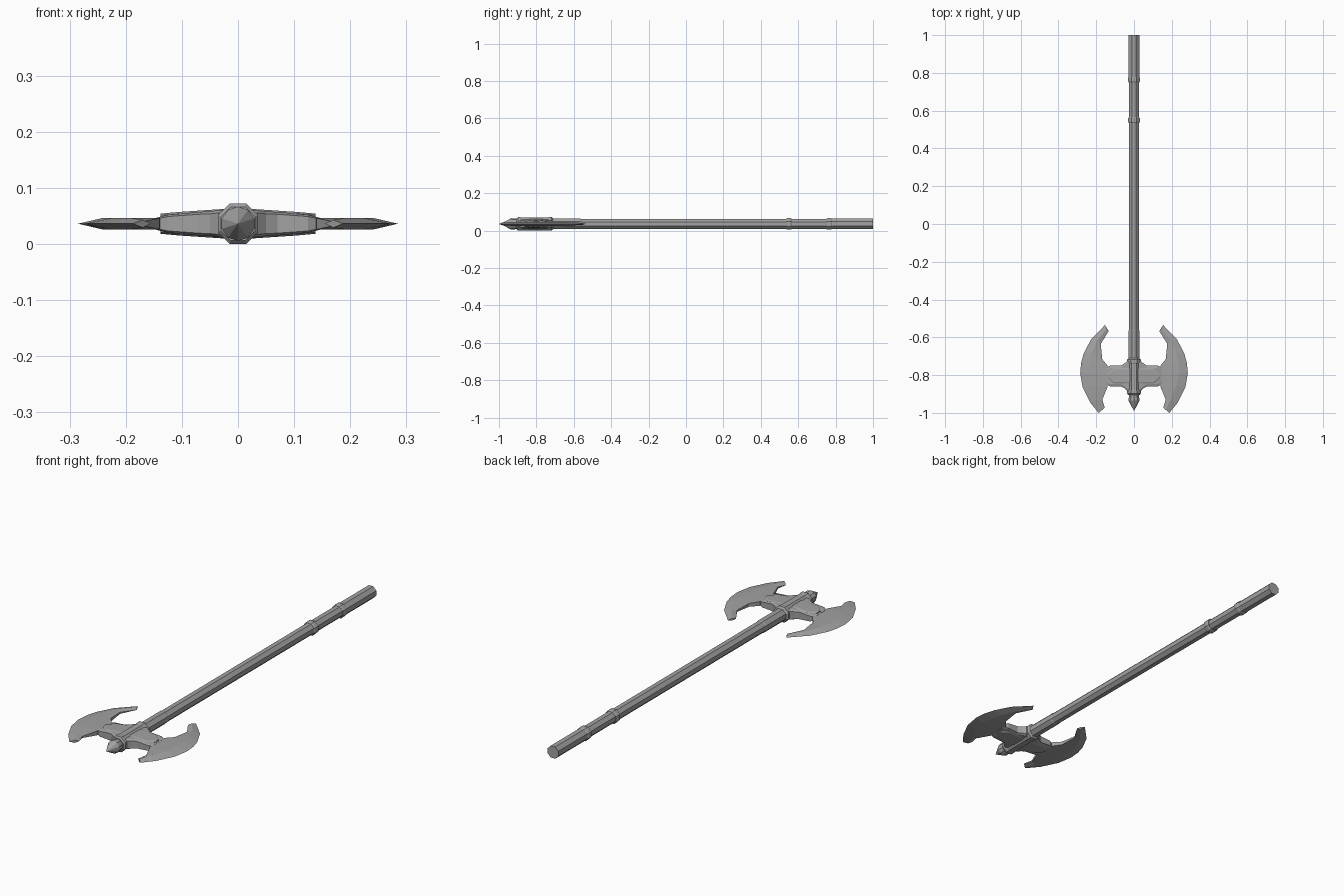
import bpy, bmesh, math

cube = bpy.data.objects.get("Cube")
if cube:
    bpy.data.objects.remove(cube)

AXIS = 0.036  # height of the shaft's centre line

steel = bpy.data.materials.new("grey steel")
steel.use_nodes = True
GREY = (0.36, 0.36, 0.36, 1)
steel.diffuse_color = GREY
steel.node_tree.nodes["Principled BSDF"].inputs["Base Color"].default_value = GREY


def finish(bm, name, mirror=False):
    bmesh.ops.remove_doubles(bm, verts=bm.verts, dist=1e-5)
    bmesh.ops.recalc_face_normals(bm, faces=bm.faces)
    mesh = bpy.data.meshes.new(name)
    bm.to_mesh(mesh)
    bm.free()
    mesh.materials.append(steel)
    ob = bpy.data.objects.new(name, mesh)
    ob.location.z = AXIS
    bpy.context.collection.objects.link(ob)
    if mirror:
        ob.modifiers.new("Mirror", 'MIRROR').use_axis = (True, False, False)
    return ob


def loft(name, sections, mirror=False):
    """Skin closed sections of equal length and cap both ends."""
    bm = bmesh.new()
    rings = [[bm.verts.new(p) for p in s] for s in sections]
    n = len(rings[0])
    for a, b in zip(rings, rings[1:]):
        for i in range(n):
            j = (i + 1) % n
            bm.faces.new((a[i], a[j], b[j], b[i]))
    bm.faces.new(rings[0])
    bm.faces.new(rings[-1])
    return finish(bm, name, mirror)


def lathe(name, profile, sides=8):
    """Flat-topped prism around the y axis from (y, half width) pairs."""
    k = 1 / math.cos(math.pi / sides)
    angles = [math.tau * (i + 0.5) / sides for i in range(sides)]
    return loft(name, [[(r * k * math.cos(a), y, r * k * math.sin(a))
                        for a in angles] for y, r in profile])


# Shaft, grip and rings
lathe("shaft", [(-0.72, 0.026), (0.78, 0.026)])
lathe("grip", [(0.77, 0.028), (1.0, 0.028)])
lathe("neck_sleeve", [(-0.72, 0.028), (-0.565, 0.028), (-0.56, 0.026)])
for label, y in (("lower", 0.765), ("upper", 0.55)):
    lathe(label + "_ring", [(y - 0.016, 0.027), (y - 0.01, 0.031),
                            (y + 0.01, 0.031), (y + 0.016, 0.027)])

# Head core with a band at each end, and the spike
lathe("head_core", [(-0.905, 0.03), (-0.898, 0.036), (-0.885, 0.036), (-0.88, 0.034),
                    (-0.74, 0.034), (-0.735, 0.036), (-0.718, 0.036), (-0.71, 0.028)])
lathe("spike", [(-0.90, 0.026), (-0.935, 0.029), (-0.99, 0.0003)], 10)

# Head arms: flared at the core, slimming toward the blades
arm = [(0.0, -0.885, -0.725, 0.026), (0.035, -0.885, -0.725, 0.024),
       (0.05, -0.87, -0.738, 0.022), (0.07, -0.86, -0.75, 0.021),
       (0.125, -0.86, -0.75, 0.016), (0.145, -0.85, -0.76, 0.011)]
loft("head_arm", [[(x, a, -h * 0.8), (x, a, h * 0.8), (x, a + 0.012, h), (x, b - 0.012, h),
                   (x, b, h * 0.8), (x, b, -h * 0.8), (x, b - 0.012, -h), (x, a + 0.012, -h)]
                  for x, a, b, h in arm], mirror=True)

# Raised pointed plates on the upper and lower faces of each arm
for label, s in (("upper", 1), ("lower", -1)):
    plate = [(0.0, 0.042, 0.028), (0.03, 0.042, 0.026),
             (0.105, 0.042, 0.021), (0.138, 0.012, 0.018)]
    loft(label + "_arm_plate",
         [[(x, -0.803 - w, s * 0.012), (x, -0.803 - w, s * (h - 0.003)),
           (x, -0.803 - w + 0.008, s * h), (x, -0.803 + w - 0.008, s * h),
           (x, -0.803 + w, s * (h - 0.003)), (x, -0.803 + w, s * 0.012)]
          for x, w, h in plate], mirror=True)

# Crescent blade stations: inner point, ridge, cutting edge, inner and ridge half thickness
blade = [((0.155, -0.972), (0.17, -0.985), (0.187, -1.0), 0, 0.007),
         ((0.168, -0.93), (0.19, -0.935), (0.232, -0.945), 0.004, 0.010),
         ((0.14, -0.862), (0.222, -0.86), (0.272, -0.865), 0.010, 0.0105),
         ((0.135, -0.805), (0.24, -0.79), (0.285, -0.79), 0.0105, 0.0105),
         ((0.14, -0.75), (0.235, -0.73), (0.28, -0.735), 0.010, 0.0105),
         ((0.168, -0.715), (0.225, -0.685), (0.266, -0.685), 0.008, 0.0105),
         ((0.176, -0.635), (0.195, -0.62), (0.227, -0.61), 0.004, 0.009),
         ((0.134, -0.567), (0.144, -0.553), (0.154, -0.535), 0, 0.005)]
loft("blade", [[(*inner, -t), (*inner, t), (*ridge, h), (*edge, 0), (*ridge, -h)]
               for inner, ridge, edge, t, h in blade], mirror=True)
